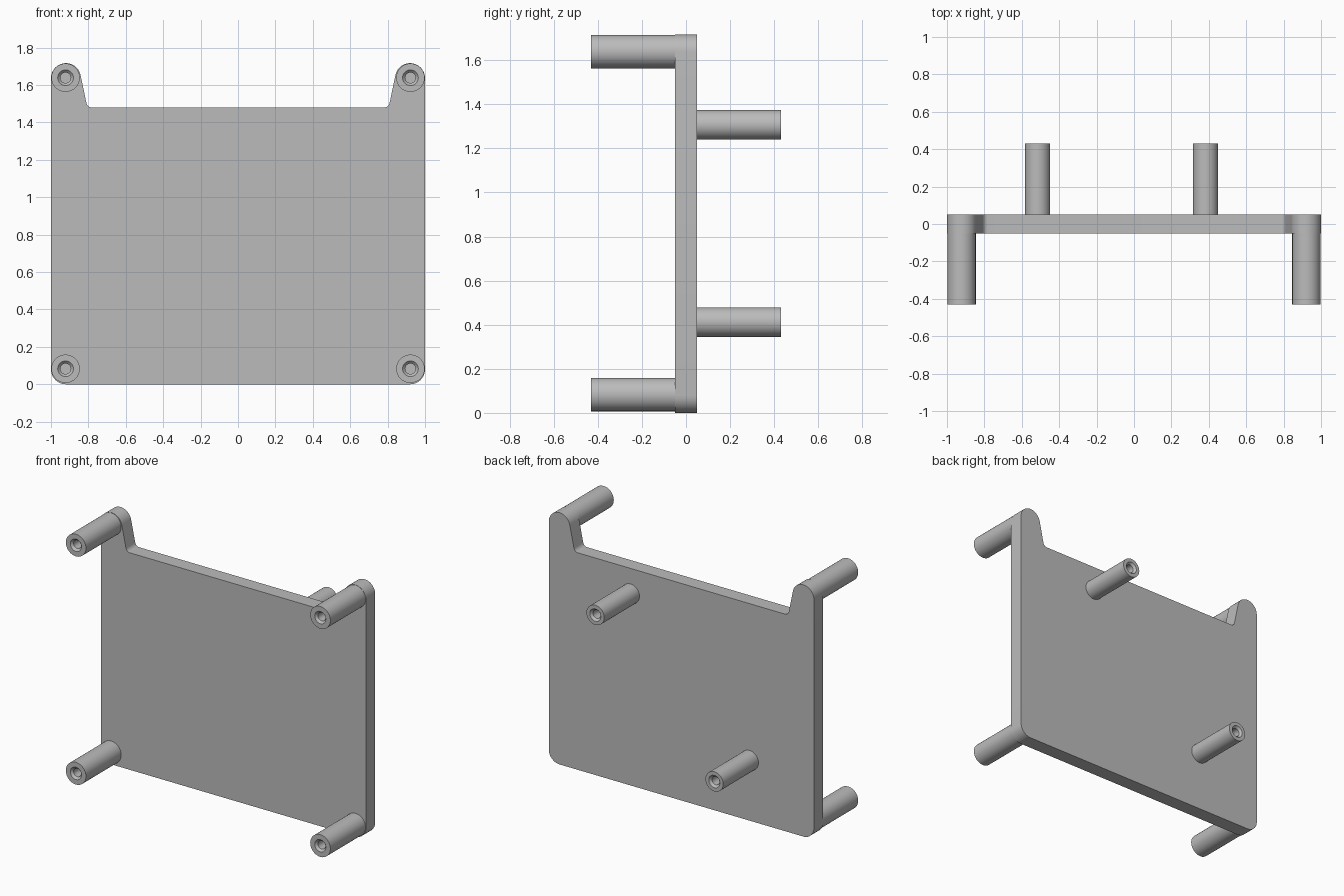
import bpy, bmesh
from math import radians, sin, cos, tau

if "Cube" in bpy.data.objects:
    bpy.data.objects.remove(bpy.data.objects["Cube"], do_unlink=True)

grey = bpy.data.materials.new("plain_grey")
grey.use_nodes = True
colour = (0.5, 0.5, 0.5, 1)
grey.diffuse_color = colour
grey.node_tree.nodes["Principled BSDF"].inputs["Base Color"].default_value = colour

HALF = 0.05       # half the plate thickness
REACH = 0.43      # how far the posts stand out from the centre
SEGMENTS = 32


def finish(bm, name):
    bmesh.ops.recalc_face_normals(bm, faces=bm.faces)
    mesh = bpy.data.meshes.new(name)
    bm.to_mesh(mesh)
    bm.free()
    mesh.materials.append(grey)
    obj = bpy.data.objects.new(name, mesh)
    bpy.context.collection.objects.link(obj)
    bpy.ops.object.select_all(action='DESELECT')
    obj.select_set(True)
    bpy.context.view_layer.objects.active = obj
    bpy.ops.object.shade_smooth_by_angle(angle=radians(30))
    return obj


def arc(cx, cz, r, start, end, steps):
    angles = [radians(start + (end - start) * i / steps) for i in range(steps + 1)]
    return [(cx + r * cos(a), cz + r * sin(a)) for a in angles]


# Plate: rounded bottom corners and a sloped ear at each top corner
side = (arc(0.92, 0.08, 0.08, -90, 0, 10)
        + arc(0.92, 1.637, 0.08, 0, 168, 18)
        + arc(0.781, 1.51, 0.03, -12, -90, 8))
outline = side + [(-x, z) for x, z in reversed(side)]
bm = bmesh.new()
face = bm.faces.new([bm.verts.new((x, -HALF, z)) for x, z in outline])
grown = bmesh.ops.extrude_face_region(bm, geom=[face], use_keep_orig=True)
bmesh.ops.translate(bm, vec=(0, 2 * HALF, 0),
                    verts=[v for v in grown["geom"] if isinstance(v, bmesh.types.BMVert)])
finish(bm, "plate")


# Post: turned profile with a countersunk blind screw hole in its end
def post(name, x, z, radius, facing):
    profile = [(radius, HALF - 0.005), (radius, REACH), (0.042, REACH),
               (0.028, REACH - 0.015), (0.028, REACH - 0.25)]
    bm = bmesh.new()
    rings = []
    for r, y in profile:
        rings.append([bm.verts.new((x + r * cos(tau * i / SEGMENTS), facing * y,
                                    z + r * sin(tau * i / SEGMENTS)))
                      for i in range(SEGMENTS)])
    for a, b in zip(rings, rings[1:]):
        for i in range(SEGMENTS):
            j = (i + 1) % SEGMENTS
            bm.faces.new((a[i], a[j], b[j], b[i]))
    bm.faces.new(rings[0])
    bm.faces.new(rings[-1])
    finish(bm, name)


# Four corner posts on the front
for side_name, sign in (("left", 1), ("right", -1)):
    for level, z in (("lower", 0.083), ("upper", 1.639)):
        post(f"front_post_{level}_{side_name}", sign * 0.922, z, 0.076, -1)

# Two diagonal posts on the back
post("back_post_upper_left", 0.383, 1.307, 0.067, 1)
post("back_post_lower_right", -0.515, 0.412, 0.067, 1)
